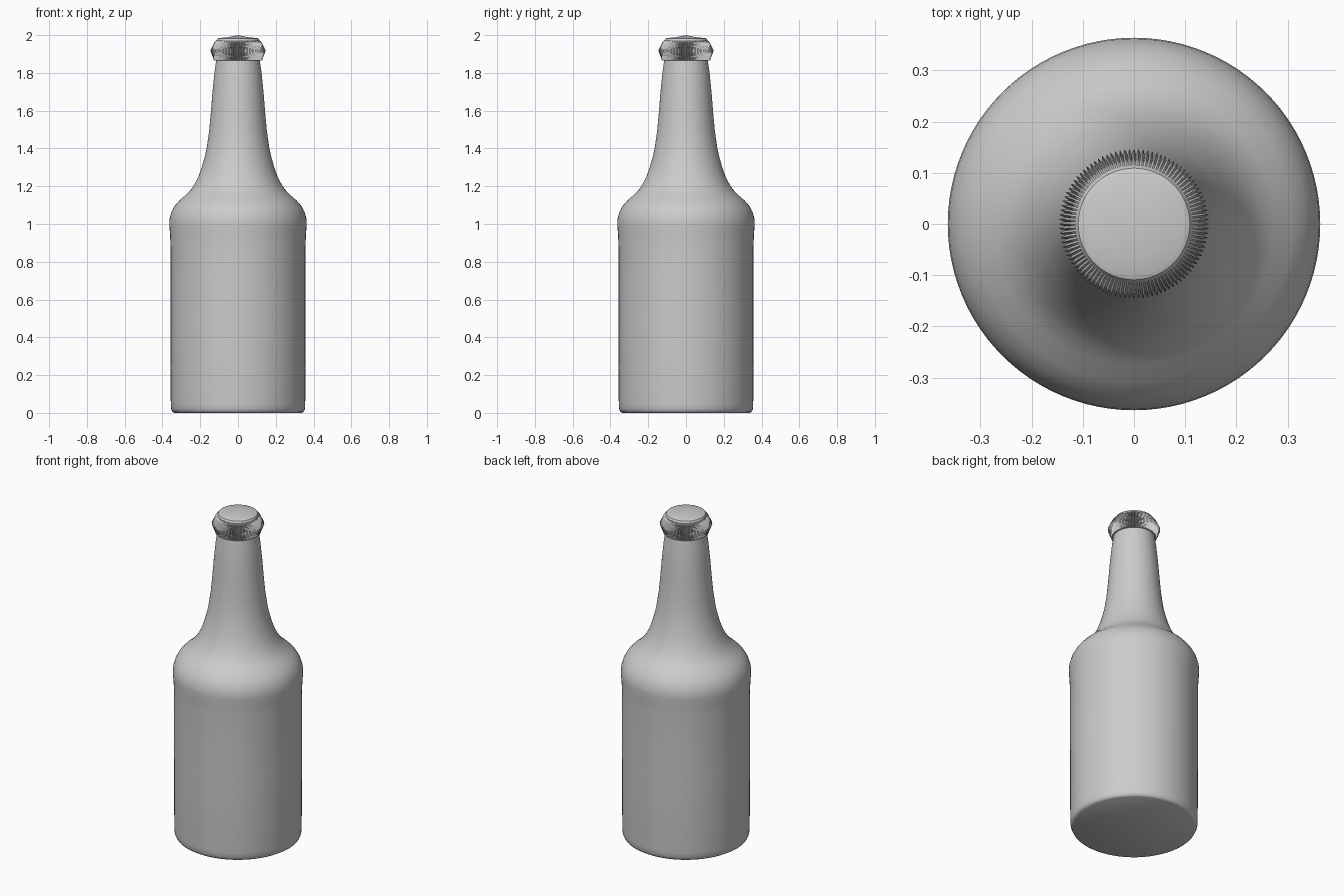
import bpy, bmesh, math

if "Cube" in bpy.data.objects:
    bpy.data.objects.remove(bpy.data.objects["Cube"])

def lathe(name, profile, sides, angle):
    """Spin (radius, z, tooth depth) points round z; tooth depth alternates per column."""
    bm = bmesh.new()
    rings = []
    for r, z, depth in profile:
        if r == 0:
            rings.append([bm.verts.new((0, 0, z))])
            continue
        ring = []
        for i in range(sides):
            a = 2 * math.pi * i / sides
            rr = r - depth * (i % 2)
            ring.append(bm.verts.new((rr * math.cos(a), rr * math.sin(a), z)))
        rings.append(ring)
    for low, high in zip(rings, rings[1:]):
        for i in range(sides):
            j = (i + 1) % sides
            if len(low) == 1:
                bm.faces.new((low[0], high[j], high[i]))
            elif len(high) == 1:
                bm.faces.new((low[i], low[j], high[0]))
            else:
                bm.faces.new((low[i], low[j], high[j], high[i]))
    bmesh.ops.recalc_face_normals(bm, faces=bm.faces)
    mesh = bpy.data.meshes.new(name)
    bm.to_mesh(mesh)
    bm.free()
    obj = bpy.data.objects.new(name, mesh)
    bpy.context.collection.objects.link(obj)
    bpy.ops.object.select_all(action='DESELECT')
    obj.select_set(True)
    bpy.context.view_layer.objects.active = obj
    bpy.ops.object.shade_smooth_by_angle(angle=math.radians(angle))
    return obj

# Glass: base, straight body, slight shoulder bulge, tapering neck
glass = [(0, 0), (0.338, 0), (0.348, 0.006), (0.354, 0.02), (0.356, 0.05),
         (0.357, 0.5), (0.357, 0.88), (0.36, 0.95), (0.364, 1.0), (0.362, 1.03),
         (0.352, 1.065), (0.336, 1.095), (0.31, 1.125), (0.275, 1.155),
         (0.247, 1.185), (0.228, 1.215), (0.21, 1.25), (0.192, 1.3), (0.178, 1.35),
         (0.166, 1.4), (0.152, 1.5), (0.143, 1.6), (0.135, 1.7), (0.125, 1.8),
         (0.115, 1.87), (0.107, 1.93), (0, 1.93)]
lathe("bottle", [(r, z, 0) for r, z in glass], 96, 40)

# Crimped cap with a low cone on top
cap = [(0, 1.866, 0), (0.112, 1.866, 0), (0.127, 1.866, 0.006), (0.147, 1.917, 0.012),
       (0.126, 1.96, 0.006), (0.114, 1.972, 0), (0.109, 1.981, 0), (0.1, 1.985, 0),
       (0.065, 1.987, 0), (0, 2.0, 0)]
lathe("cap", cap, 200, 30)
